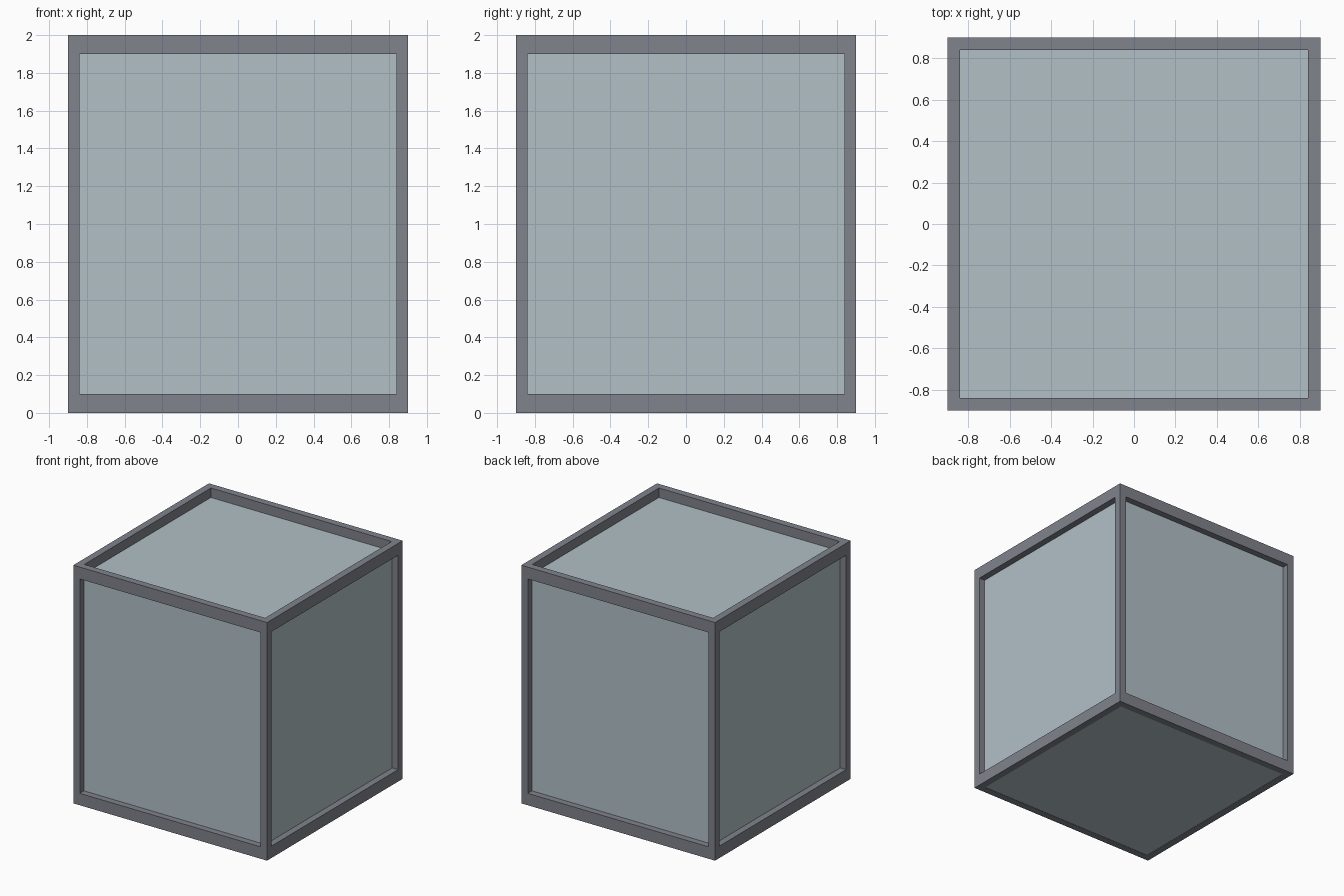
import bpy

if "Cube" in bpy.data.objects:
    bpy.data.objects.remove(bpy.data.objects["Cube"])


def material(name, rgb):
    m = bpy.data.materials.new(name)
    lin = [((c / 255 + 0.055) / 1.055) ** 2.4 for c in rgb]
    m.diffuse_color = (*lin, 1)
    m.use_nodes = True
    m.node_tree.nodes["Principled BSDF"].inputs["Base Color"].default_value = m.diffuse_color
    return m


frame_mat = material("grey metal", (128, 131, 140))
glass_mat = material("pale glass", (178, 192, 198))


def box(name, lo, hi, mat):
    bpy.ops.mesh.primitive_cube_add(size=1, location=[(a + b) / 2 for a, b in zip(lo, hi)])
    o = bpy.context.object
    o.name = name
    o.scale = [b - a for a, b in zip(lo, hi)]
    bpy.ops.object.transform_apply(location=False, rotation=False, scale=True)
    o.data.materials.append(mat)
    return o


H, T, B = 0.9, 0.06, 0.1   # half width, bar thickness, rail height
I = H - T

# corner posts
for sx in (-1, 1):
    for sy in (-1, 1):
        x, y = sorted((sx * I, sx * H)), sorted((sy * I, sy * H))
        box("corner_post", (x[0], y[0], B), (x[1], y[1], 2 - B), frame_mat)

# top and bottom rails
for part, z in (("bottom_rail", 0), ("top_rail", 2 - B)):
    for s in (-1, 1):
        a, b = sorted((s * I, s * H))
        box(part, (-H, a, z), (H, b, z + B), frame_mat)
        box(part, (a, -I, z), (b, I, z + B), frame_mat)

# recessed glass block, flush with the underside
D = 0.845
box("glass_block", (-D, -D, 0.002), (D, D, 1.92), glass_mat)
